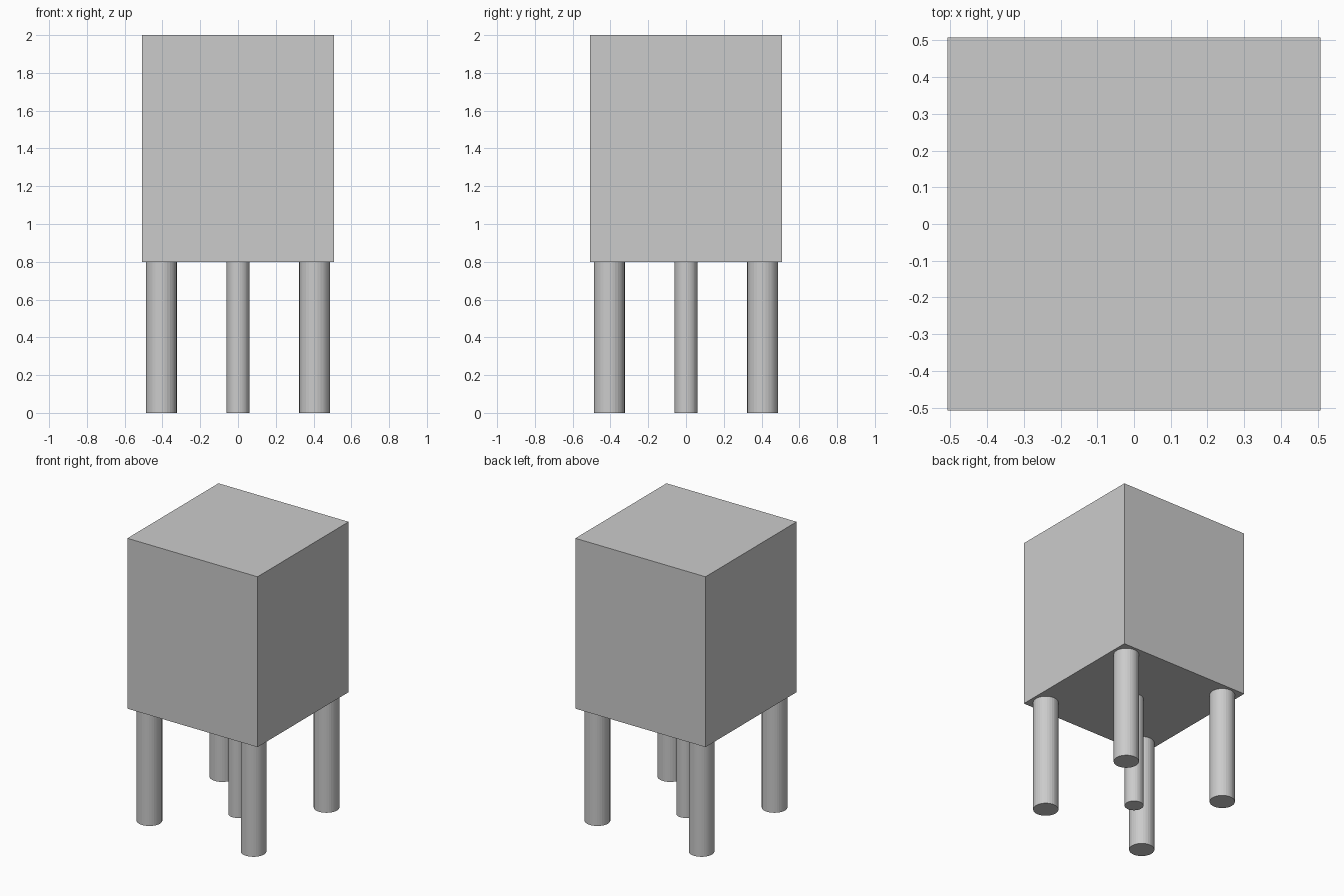
import bpy

cube = bpy.data.objects.get("Cube")
if cube:
    bpy.data.objects.remove(cube, do_unlink=True)

# Single plain grey material
grey = bpy.data.materials.new("light_grey")
grey.use_nodes = True
colour = (0.6, 0.6, 0.6, 1)
grey.diffuse_color = colour
grey.node_tree.nodes["Principled BSDF"].inputs["Base Color"].default_value = colour

HALF = 0.507        # half width of the body
LEG_HEIGHT = 0.8
HEIGHT = 2.0


def finish(name):
    obj = bpy.context.object
    obj.name = name
    obj.data.materials.append(grey)
    bpy.ops.object.transform_apply(location=False, rotation=False, scale=True)
    return obj


def add_leg(name, x, y, radius):
    bpy.ops.mesh.primitive_cylinder_add(
        vertices=32, radius=radius, depth=LEG_HEIGHT,
        location=(x, y, LEG_HEIGHT / 2))
    return finish(name)


# Box body
bpy.ops.mesh.primitive_cube_add(size=1, location=(0, 0, (HEIGHT + LEG_HEIGHT) / 2))
bpy.context.object.scale = (2 * HALF, 2 * HALF, HEIGHT - LEG_HEIGHT)
finish("body")

# Four corner legs and a thinner central one
for side, x in (("left", 1), ("right", -1)):
    for end, y in (("front", -1), ("back", 1)):
        add_leg(f"{end}_{side}_leg", x * 0.406, y * 0.406, 0.082)
add_leg("centre_leg", 0, 0, 0.061)
